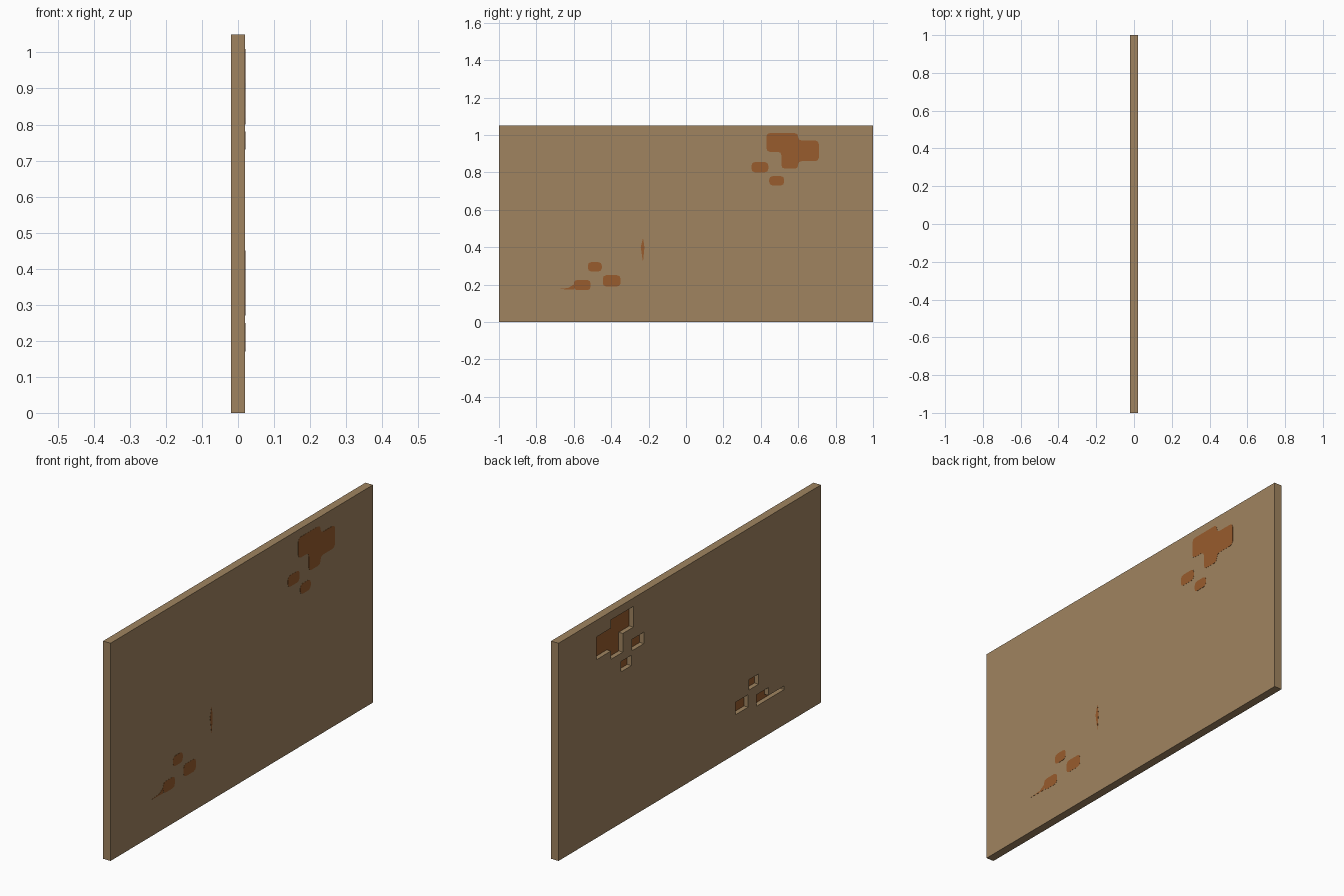
import bpy, bmesh

if "Cube" in bpy.data.objects:
    bpy.data.objects.remove(bpy.data.objects["Cube"])

T = 0.02          # half thickness of the board
FLOOR = 0.002     # x of the recess floors
H = 1.05


def material(name, rgb):
    m = bpy.data.materials.new(name)
    m.diffuse_color = (*rgb, 1)
    m.use_nodes = True
    m.node_tree.nodes["Principled BSDF"].inputs["Base Color"].default_value = m.diffuse_color
    return m


tan = material("tan board", (0.352, 0.231, 0.117))
rust = material("rust brown", (0.314, 0.107, 0.026))


def finish(bm, name, mats):
    me = bpy.data.meshes.new(name)
    bmesh.ops.recalc_face_normals(bm, faces=bm.faces)
    bm.to_mesh(me)
    bm.free()
    for m in mats:
        me.materials.append(m)
    ob = bpy.data.objects.new(name, me)
    bpy.context.collection.objects.link(ob)
    return ob


# Blocky chips: (y0, y1, z0, z1)
big = [(0.43, 0.60, 0.91, 1.01), (0.51, 0.71, 0.86, 0.97), (0.51, 0.60, 0.82, 0.91)]
small = [(0.35, 0.44, 0.80, 0.855), (0.445, 0.525, 0.73, 0.78),
         (-0.525, -0.45, 0.27, 0.32), (-0.445, -0.35, 0.19, 0.25),
         (-0.60, -0.51, 0.17, 0.225)]
tail = [(-0.72, -0.60, 0.17, 0.187)]
chips = big + small + tail

# Board: a cell grid whose chipped cells are sunk into the back
ys = sorted({-1, 1} | {v for c in chips for v in c[:2]})
zs = sorted({0, H} | {v for c in chips for v in c[2:]})


def sunk(i, j):
    y, z = (ys[i] + ys[i + 1]) / 2, (zs[j] + zs[j + 1]) / 2
    return any(a < y < b and c < z < d for a, b, c, d in chips)


bm = bmesh.new()


def quad(pts, mat=0):
    bm.faces.new([bm.verts.new(p) for p in pts]).material_index = mat


def wall(p, q, x0, x1):
    quad([(x0, *p), (x0, *q), (x1, *q), (x1, *p)])


ny, nz = len(ys) - 1, len(zs) - 1
for i in range(ny):
    for j in range(nz):
        a, b, c, d = ys[i], ys[i + 1], zs[j], zs[j + 1]
        s = sunk(i, j)
        corners = [(a, c), (b, c), (b, d), (a, d)]
        quad([(T, *p) for p in corners])
        quad([(FLOOR if s else -T, *p) for p in reversed(corners)], int(s))
        # recess walls between sunk and flush cells
        if i + 1 < ny and s != sunk(i + 1, j):
            wall((b, c), (b, d), -T, FLOOR)
        if j + 1 < nz and s != sunk(i, j + 1):
            wall((a, d), (b, d), -T, FLOOR)
        # outer rim
        if i == 0:
            wall((a, c), (a, d), -T, T)
        if i == ny - 1:
            wall((b, c), (b, d), -T, T)
        if j == 0:
            wall((a, c), (b, c), -T, T)
        if j == nz - 1:
            wall((a, d), (b, d), -T, T)
bmesh.ops.remove_doubles(bm, verts=bm.verts, dist=1e-5)
finish(bm, "board", [tan, rust])


# Painted rust patches with rounded corners on the front face
def patch(name, outline, r):
    bm = bmesh.new()
    f = bm.faces.new([bm.verts.new((T, y, z)) for y, z in outline])
    if r:
        bmesh.ops.bevel(bm, geom=bm.verts[:], offset=r, segments=2,
                        profile=0.5, affect='VERTICES')
    ext = bmesh.ops.extrude_face_region(bm, geom=bm.faces[:])
    for v in ext["geom"]:
        if isinstance(v, bmesh.types.BMVert):
            v.co.x += 0.0008
    finish(bm, name, [rust])


patch("large_rust_patch", [(0.43, 1.01), (0.60, 1.01), (0.60, 0.97), (0.71, 0.97),
                           (0.71, 0.86), (0.60, 0.86), (0.60, 0.82), (0.51, 0.82),
                           (0.51, 0.91), (0.43, 0.91)], 0.018)
for n, (a, b, c, d) in enumerate(small):
    patch(f"small_rust_patch_{n + 1}", [(a, c), (b, c), (b, d), (a, d)], 0.018)
# thin scratches
patch("rust_tail", [(-0.69, 0.176), (-0.60, 0.174), (-0.60, 0.20), (-0.63, 0.182)], 0)
patch("rust_scratch", [(-0.23, 0.32), (-0.222, 0.40), (-0.23, 0.45), (-0.242, 0.40)], 0)
